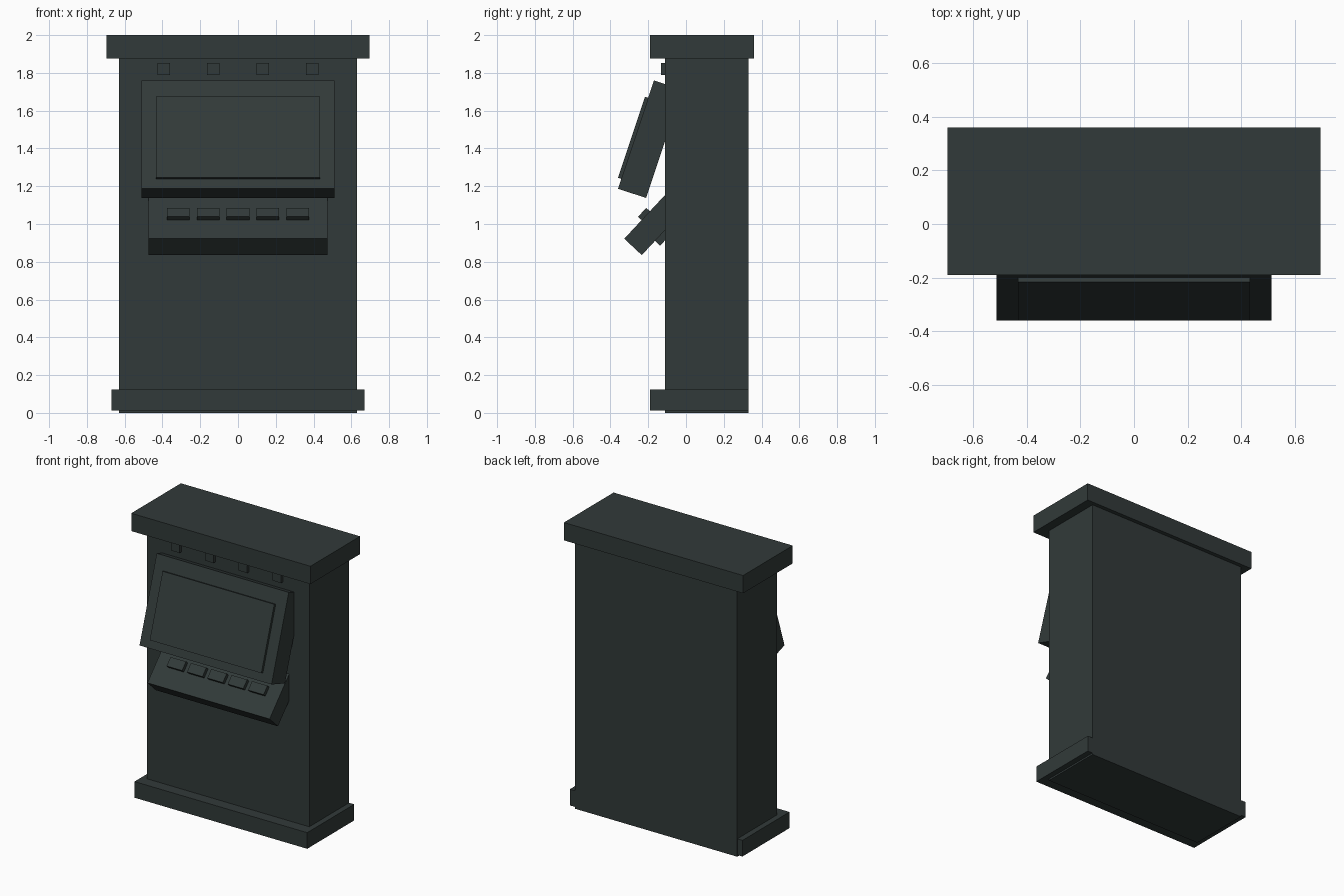
import bpy, math
from mathutils import Matrix, Vector

if "Cube" in bpy.data.objects:
    bpy.data.objects.remove(bpy.data.objects["Cube"])

# One dark slate colour for the whole cabinet
slate = bpy.data.materials.new("dark_slate")
slate.diffuse_color = (0.031, 0.042, 0.041, 1)
slate.use_nodes = True
slate.node_tree.nodes["Principled BSDF"].inputs["Base Color"].default_value = slate.diffuse_color


def box(name, lo, hi, matrix=Matrix()):
    """Box between two corners, optionally moved into a tilted frame."""
    lo, hi = Vector(lo), Vector(hi)
    bpy.ops.mesh.primitive_cube_add(size=1)
    ob = bpy.context.object
    ob.name = name
    ob.data.transform(Matrix.Translation((lo + hi) / 2) @ Matrix.Diagonal((*(hi - lo), 1)))
    ob.matrix_world = matrix
    ob.data.materials.append(slate)
    return ob


def tilted(y, z, degrees):
    """Frame at a lower front edge, leaning back: local z runs up the face, -y points out of it."""
    return Matrix.Translation((0, y, z)) @ Matrix.Rotation(-math.radians(degrees), 4, 'X')


# Cabinet body, plinth and cap
box("cabinet_body", (-0.63, -0.11, 0), (0.63, 0.332, 1.90))
box("plinth", (-0.67, -0.19, 0.012), (0.67, 0.331, 0.125))
box("top_cap", (-0.695, -0.19, 1.875), (0.695, 0.36, 2.0))

# Row of small lamps under the cap
for i, x in enumerate((-0.394, -0.131, 0.131, 0.394)):
    box(f"lamp_{i + 1}", (x - 0.033, -0.132, 1.788), (x + 0.033, -0.09, 1.853))

# Leaning screen housing with raised screen
frame = tilted(-0.36, 1.187, 18.4)
box("screen_housing", (-0.512, 0, 0), (0.512, 0.157, 0.604), frame)
box("screen", (-0.433, -0.018, 0.055), (0.433, 0.02, 0.507), frame)

# Sloping control panel with five buttons and a bracket beneath
frame = tilted(-0.327, 0.922, 43)
box("control_panel", (-0.474, 0, 0), (0.474, 0.127, 0.34), frame)
box("panel_bracket", (-0.35, 0.10, 0.103), (0.35, 0.164, 0.235), frame)
for i in range(5):
    x = (i - 2) * 0.158
    box(f"button_{i + 1}", (x - 0.06, -0.026, 0.135), (x + 0.06, 0.02, 0.199), frame)
